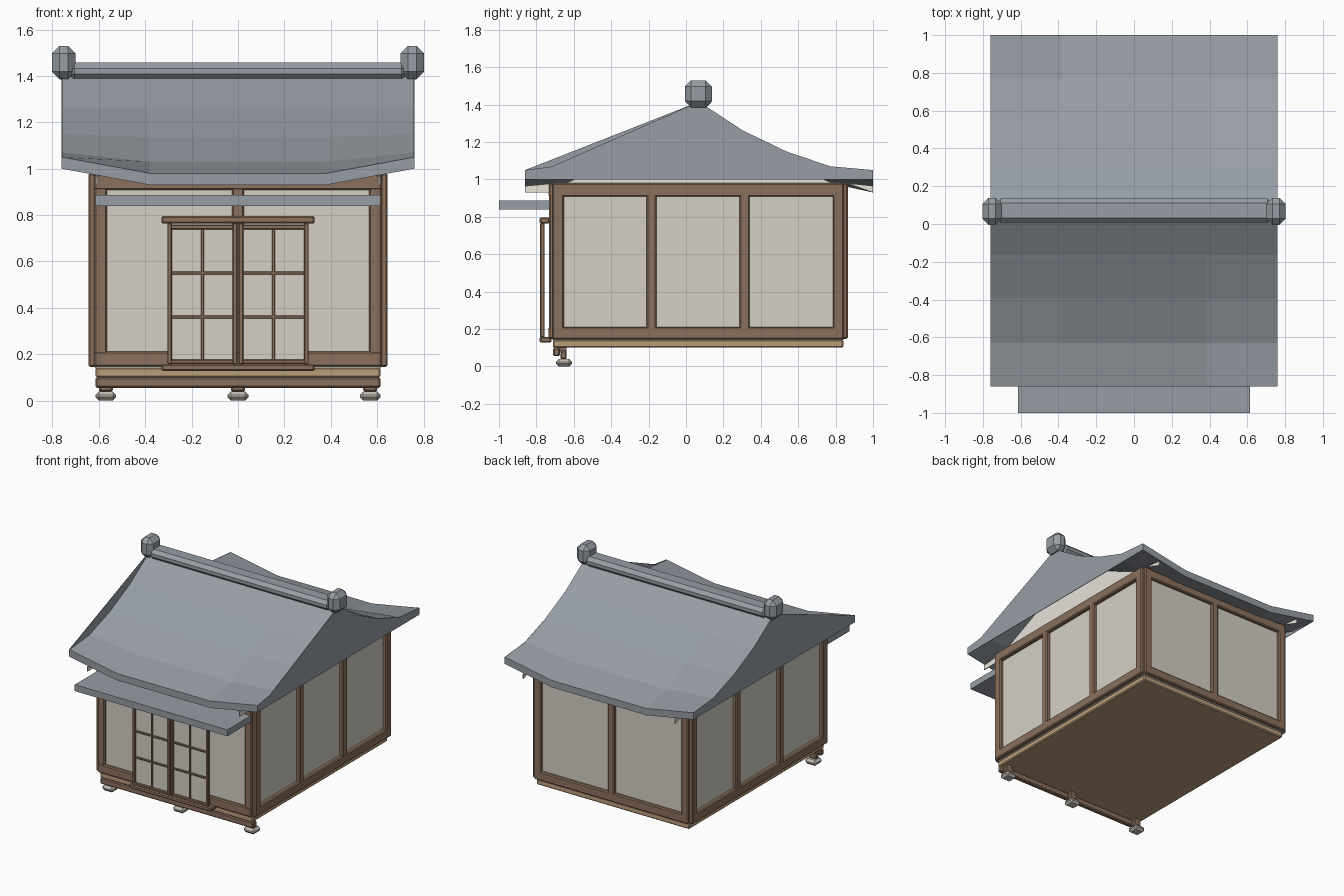
import bpy, bmesh
from mathutils import Vector

if "Cube" in bpy.data.objects:
    bpy.data.objects.remove(bpy.data.objects["Cube"], do_unlink=True)


def material(name, r, g, b):
    m = bpy.data.materials.new(name)
    m.use_nodes = True
    m.diffuse_color = (r, g, b, 1)
    m.node_tree.nodes["Principled BSDF"].inputs["Base Color"].default_value = (r, g, b, 1)
    return m


SLATE = material("slate grey", .31, .34, .375)
WOOD = material("brown wood", .26, .165, .107)
TAN = material("tan wood", .50, .345, .195)
PAPER = material("cream paper", .66, .63, .56)
PLASTER = material("pale plaster", .80, .77, .70)
STONE = material("pale stone", .55, .515, .456)

MID = .065          # y of the ridge and of the middle of the room
HALF_X, HALF_Y = .62, .80


def finish(name, bm, mat, bevel=0):
    bmesh.ops.recalc_face_normals(bm, faces=bm.faces)
    mesh = bpy.data.meshes.new(name)
    bm.to_mesh(mesh)
    bm.free()
    mesh.materials.append(mat)
    ob = bpy.data.objects.new(name, mesh)
    bpy.context.collection.objects.link(ob)
    if bevel:
        mod = ob.modifiers.new("Bevel", "BEVEL")
        mod.width = bevel
        mod.segments = 1
    return ob


def box(name, x, y, z, mat, bevel=.007):
    """Box from (low, high) pairs."""
    bm = bmesh.new()
    bmesh.ops.create_cube(bm, size=1)
    for v in bm.verts:
        v.co = Vector([(a + b) / 2 + c * (b - a) for (a, b), c in zip((x, y, z), v.co)])
    return finish(name, bm, mat, bevel)


def plate(name, outline, x, thick, mat):
    """Flat plate standing in the y-z plane."""
    bm = bmesh.new()
    face = bm.faces.new([bm.verts.new((x, y, z)) for y, z in outline])
    out = bmesh.ops.extrude_face_region(bm, geom=[face], use_keep_orig=True)["geom"]
    moved = [v for v in out if isinstance(v, bmesh.types.BMVert)]
    bmesh.ops.translate(bm, verts=moved, vec=(thick, 0, 0))
    return finish(name, bm, mat)


# Room body, floor slab and front ground beam
y0, y1 = MID - HALF_Y, MID + HALF_Y
box("paper_walls", (-.617, .617), (y0 + .022, y1 - .022), (.14, .97), PAPER, 0)
box("floor_slab", (-.615, .615), (y0 + .023, y1 - .023), (.10, .143), TAN)
box("front_ground_beam", (-.615, .615), (-.71, -.675), (.055, .10), WOOD)

# Front and back timber frames
for side, ya, yb in (("front", y0, y0 + .05), ("back", y1 - .05, y1)):
    box(side + "_bottom_beam", (-HALF_X, HALF_X), (ya, yb), (.147, .212), WOOD)
    box(side + "_top_beam", (-HALF_X, HALF_X), (ya, yb), (.908, .975), WOOD)
    for i, (a, b) in enumerate(((-HALF_X, -.565), (-.026, .026), (.565, HALF_X))):
        box(f"{side}_post_{i}", (a, b), (ya + .003, yb), (.15, .98), WOOD)

# Side timber frames
for side, s in (("left", 1), ("right", -1)):
    x = tuple(sorted((s * .595, s * .645)))
    ends = (y0 + .02, y1 - .02)
    box(side + "_bottom_beam", x, ends, (.145, .212), WOOD)
    box(side + "_top_beam", x, ends, (.908, .98), WOOD)
    posts = ((ends[0], -.653), (-.21, -.158), (.287, .34), (.785, ends[1]))
    for i, y in enumerate(posts):
        box(f"{side}_post_{i}", tuple(c + s * .0 for c in x), y, (.15, .975), WOOD)

# Foundation stones and stub posts
for i, x in enumerate((-.57, 0, .57)):
    box(f"foot_stone_{i}", (x - .045, x + .045), (-.695, -.61), (0, .04), STONE, .015)
    box(f"foot_post_{i}", (x - .03, x + .03), (-.672, -.638), (.038, .085), WOOD)
    box(f"foot_tie_{i}", (x - .02, x + .02), (-.70, -.64), (.08, .102), WOOD, 0)

# Sliding door rails
box("door_top_rail", (-.33, .33), (-.782, -.73), (.763, .797), WOOD)
box("door_bottom_rail", (-.33, .33), (-.782, -.72), (.127, .158), WOOD)

# Two sliding lattice doors
for side, s in (("left", 1), ("right", -1)):
    def span(a, b):
        return tuple(sorted((s * a, s * b)))
    depth = (-.78, -.756)
    box(side + "_door_paper", span(.005, .30), (-.768, -.762), (.16, .76), PAPER, 0)
    for n, a, b in (("inner_stile", .003, .023), ("outer_stile", .284, .305)):
        box(f"{side}_door_{n}", span(a, b), depth, (.155, .765), WOOD, .004)
    for n, a, b in (("bottom", .158, .177), ("top", .738, .758)):
        box(f"{side}_door_{n}", span(.02, .29), depth, (a, b), WOOD, .004)
    box(side + "_door_upright", span(.146, .160), (-.776, -.758), (.17, .745), WOOD, .003)
    for i, z in enumerate((.36, .55)):
        box(f"{side}_door_bar_{i}", span(.02, .29), (-.776, -.758), (z - .007, z + .007), WOOD, .003)

# Entrance awning
box("awning", (-.615, .615), (-1, -.715), (.84, .887), SLATE, 0)

# Curved roof shell: (distance from ridge, height at gable, sag in the middle)
CURVE = ((0, 1.415, 0), (.233, 1.262, 0), (.465, 1.15, .015), (.70, 1.07, .04), (.93, 1.05, .07))
RIDGE = .07
rows = [(RIDGE - d, z, sag) for d, z, sag in reversed(CURVE)]
rows += [(RIDGE + d, z, sag) for d, z, sag in CURVE[1:]]
bm = bmesh.new()
grid = [[bm.verts.new((x, y, z - sag * (abs(x) < .5))) for x in (-.76, -.38, .38, .76)]
        for y, z, sag in rows]
for r0, r1 in zip(grid, grid[1:]):
    for i in range(3):
        bm.faces.new((r0[i], r0[i + 1], r1[i + 1], r1[i]))
geom = bmesh.ops.extrude_face_region(bm, geom=bm.faces[:], use_keep_orig=True)["geom"]
bmesh.ops.translate(bm, verts=[v for v in geom if isinstance(v, bmesh.types.BMVert)], vec=(0, 0, -.05))
finish("roof", bm, SLATE)

# Gable ends, straight at the front and curved at the back
back = [(y, z) for y, z, _ in rows[4:]] + [(1.0, 1.0), (-.86, 1.0), (-.86, 1.05)]
plate("right_gable", back, -.76, .004, SLATE)
plate("left_gable", back + [(-.72, 1.068)], .76, -.004, SLATE)

# Plaster boards inside the eaves
board = [(-.86, .93), (-.72, .93), (.72, .98), (.86, .98), (1.0, .93)]
board += [(y, z - .06 - (.025 if abs(y - RIDGE) > .6 else 0)) for y, z, _ in reversed(rows)]
for side, s in (("left", 1), ("right", -1)):
    plate(side + "_eave_board", board, s * .615, -s * .006, PLASTER)
    # Ridge end block
    x = tuple(sorted((s * .70, s * .803)))
    box(side + "_ridge_end", x, (-.005, .138), (1.385, 1.53), SLATE, .033)

# Ridge beam
box("ridge_beam", (-.73, .73), (.008, .134), (1.385, 1.457), SLATE, .024)
